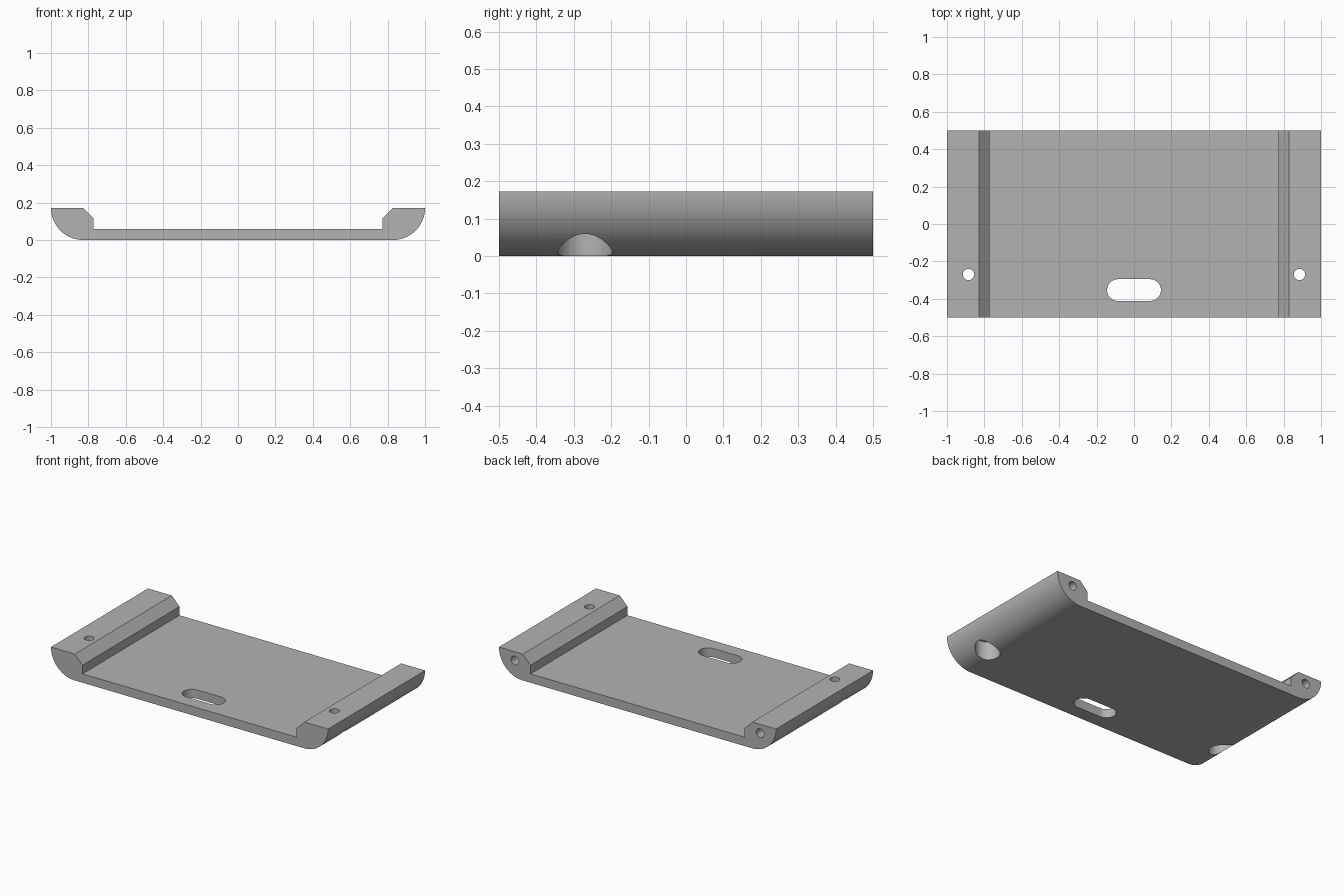
import bpy, bmesh, math
from mathutils import Matrix, Vector

old = bpy.data.objects.get("Cube")
if old:
    bpy.data.objects.remove(old)

grey = bpy.data.materials.new("plain grey")
grey.use_nodes = True
COLOUR = (0.45, 0.45, 0.45, 1)
grey.diffuse_color = COLOUR
grey.node_tree.nodes["Principled BSDF"].inputs["Base Color"].default_value = COLOUR


def prism(name, outline, matrix, depth):
    """Extrude a flat outline along its local z axis."""
    bm = bmesh.new()
    face = bm.faces.new([bm.verts.new((x, y, 0)) for x, y in outline])
    grown = bmesh.ops.extrude_face_region(bm, geom=[face])
    top = [v for v in grown["geom"] if isinstance(v, bmesh.types.BMVert)]
    bmesh.ops.translate(bm, verts=top, vec=(0, 0, depth))
    bm.transform(matrix)
    bmesh.ops.recalc_face_normals(bm, faces=bm.faces)
    mesh = bpy.data.meshes.new(name)
    bm.to_mesh(mesh)
    bm.free()
    mesh.materials.append(grey)
    obj = bpy.data.objects.new(name, mesh)
    bpy.context.collection.objects.link(obj)
    return obj


def arc(cx, cy, r, start, end, steps):
    angles = [math.radians(start + (end - start) * i / steps) for i in range(steps + 1)]
    return [(cx + r * math.cos(a), cy + r * math.sin(a)) for a in angles]


def circle(r):
    return arc(0, 0, r, 0, 360, 40)[:-1]


# Tray: one cross-section with rounded outer corners and chamfered side rails
H, R = 0.172, 0.172
half = arc(1 - R, H, R, -90, 0, 24) + [(0.828, H), (0.772, 0.115), (0.772, 0.058)]
outline = half + [(-x, z) for x, z in reversed(half)]
along_y = Matrix.Rotation(math.radians(90), 4, "X")
tray = prism("tray", outline, Matrix.Translation((0, 0.5, 0)) @ along_y, 1)

# Cutters: cable slot, screw holes with wide bores below, blind holes in the back ends
slot = arc(0.086, 0, 0.058, -90, 90, 20) + arc(-0.086, 0, 0.058, 90, 270, 20)
cutters = [prism("slot_cutter", slot, Matrix.Translation((0, -0.353, -0.1)), 0.3)]
for side, x in (("left", 0.885), ("right", -0.885)):
    below = Matrix.Translation((x, -0.27, -0.1))
    back = Matrix.Translation((x, 0.6, 0.115)) @ along_y
    cutters += [
        prism(side + "_screw_cutter", circle(0.03), below, 0.4),
        prism(side + "_bore_cutter", circle(0.073), below, 0.22),
        prism(side + "_back_hole_cutter", circle(0.028), back, 0.35),
    ]

for cutter in cutters:
    mod = tray.modifiers.new(cutter.name, "BOOLEAN")
    mod.operation = "DIFFERENCE"
    mod.solver = "EXACT"
    mod.object = cutter

# Bake the cuts and drop the helpers
bpy.context.view_layer.update()
evaluated = tray.evaluated_get(bpy.context.evaluated_depsgraph_get())
final = bpy.data.meshes.new_from_object(evaluated)
tray.modifiers.clear()
tray.data = final
for cutter in cutters:
    bpy.data.objects.remove(cutter)

# Smooth curved walls, keep the edges crisp
bpy.ops.object.select_all(action="DESELECT")
tray.select_set(True)
bpy.context.view_layer.objects.active = tray
bpy.ops.object.shade_smooth_by_angle(angle=math.radians(30))
